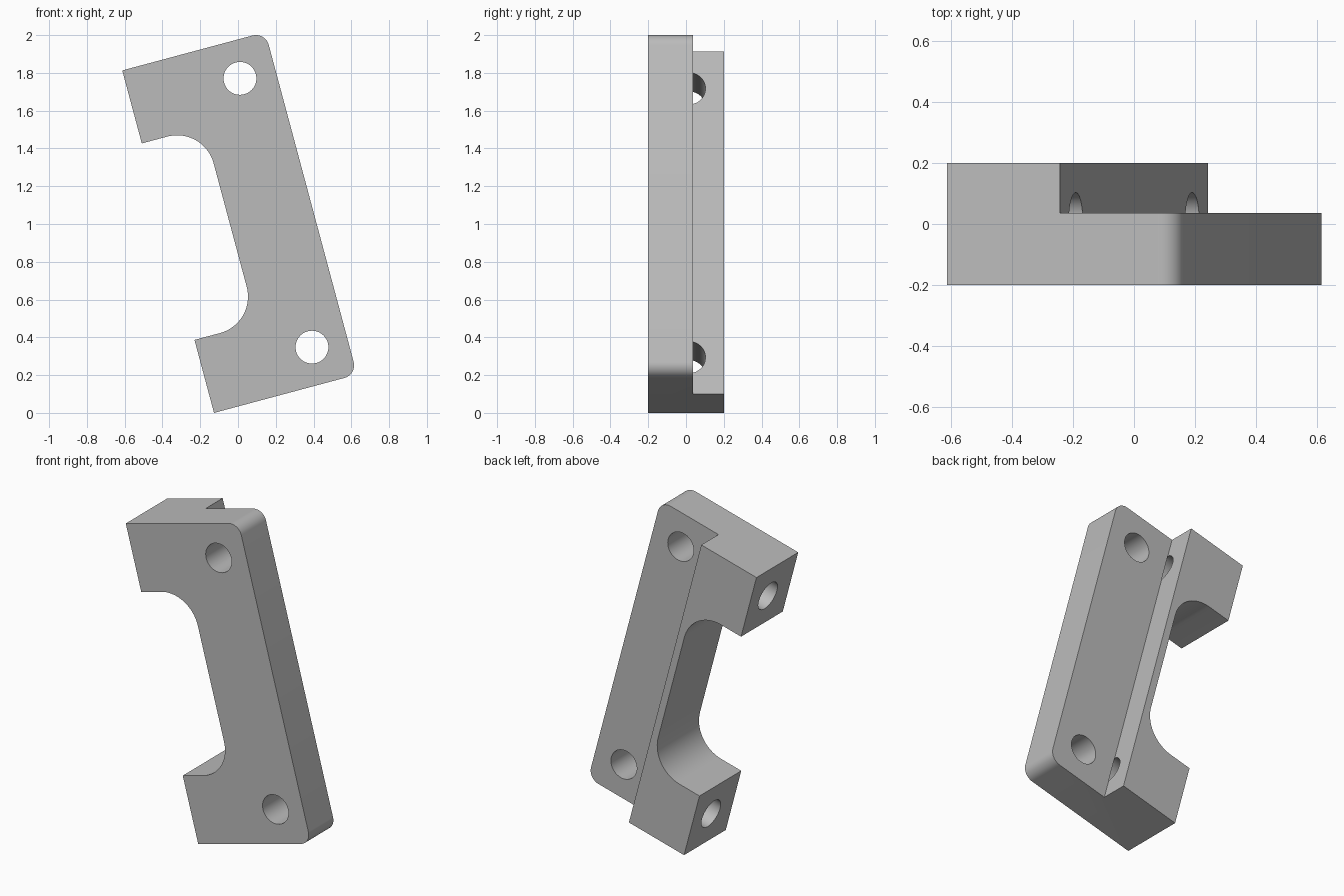
import bpy, bmesh
from math import radians, sin, cos, pi
from mathutils import Matrix

if "Cube" in bpy.data.objects:
    bpy.data.objects.remove(bpy.data.objects["Cube"])

LENGTH, WIDTH, DEPTH = 1.877, 0.784, 0.4
ARM, RECESS = 0.4, 0.34              # arm height, depth of the side cutout
CORNER, FILLET = 0.07, 0.2           # outer and inner radii
STEP_X, STEP_Y = 0.383, 0.036        # edge and floor of the rear step
HOLE_R, HOLE_Z = 0.087, 0.202
TILT = Matrix.Translation((-0.127, 0, 0)) @ Matrix.Rotation(radians(-15), 4, "Y")

grey = bpy.data.materials.new("plain grey")
grey.use_nodes = True
colour = (0.5, 0.5, 0.5, 1)
grey.diffuse_color = colour
grey.node_tree.nodes["Principled BSDF"].inputs["Base Color"].default_value = colour


def arc(cx, cz, r, start, end, steps=12):
    angles = [radians(start + (end - start) * i / steps) for i in range(steps + 1)]
    return [(cx + r * cos(a), cz + r * sin(a)) for a in angles]


def make_object(name, bm):
    bmesh.ops.recalc_face_normals(bm, faces=bm.faces[:])
    mesh = bpy.data.meshes.new(name)
    bm.to_mesh(mesh)
    bm.free()
    mesh.materials.append(grey)
    obj = bpy.data.objects.new(name, mesh)
    obj.matrix_world = TILT
    bpy.context.collection.objects.link(obj)
    return obj


def prism(name, outline, y0, y1):
    bm = bmesh.new()
    face = bm.faces.new([bm.verts.new((x, y0, z)) for x, z in outline])
    ext = bmesh.ops.extrude_face_region(bm, geom=[face])
    verts = [g for g in ext["geom"] if isinstance(g, bmesh.types.BMVert)]
    bmesh.ops.translate(bm, verts=verts, vec=(0, y1 - y0, 0))
    return make_object(name, bm)


def cylinder(name, centre, length, axis):
    bm = bmesh.new()
    turn = Matrix.Rotation(pi / 2, 4, axis)
    bmesh.ops.create_cone(bm, cap_ends=True, segments=48, radius1=HOLE_R, radius2=HOLE_R,
                          depth=length, matrix=Matrix.Translation(centre) @ turn)
    return make_object(name, bm)


# C-shaped bracket outline with rounded outer corners and filleted recess
outline = [(0, 0)]
outline += arc(WIDTH - CORNER, CORNER, CORNER, -90, 0)
outline += arc(WIDTH - CORNER, LENGTH - CORNER, CORNER, 0, 90)
outline += [(0, LENGTH), (0, LENGTH - ARM)]
outline += arc(RECESS - FILLET, LENGTH - ARM - FILLET, FILLET, 90, 0, 20)
outline += arc(RECESS - FILLET, ARM + FILLET, FILLET, 0, -90, 20)
outline += [(0, ARM)]
bracket = prism("bracket_body", outline, -DEPTH / 2, DEPTH / 2)

# Bolt holes through the plate and blind holes along the arms
cutters = []
for z in (HOLE_Z, LENGTH - HOLE_Z):
    cutters.append(cylinder("plate_hole_cutter", (0.591, 0, z), 1, "X"))
    reach = STEP_X + 0.0005
    cutters.append(cylinder("arm_hole_cutter", ((reach - 0.2) / 2, 0.016, z), reach + 0.2, "Y"))

# Step along the rear outer edge
step = [(STEP_X, -0.3), (1.2, -0.3), (1.2, LENGTH + 0.3), (STEP_X, LENGTH + 0.3)]
cutters.append(prism("step_cutter", step, STEP_Y, 0.5))

bpy.context.view_layer.objects.active = bracket
for cutter in cutters:
    mod = bracket.modifiers.new("cut", "BOOLEAN")
    mod.operation, mod.solver, mod.object = "DIFFERENCE", "EXACT", cutter
    bpy.ops.object.modifier_apply(modifier=mod.name)
    bpy.data.objects.remove(cutter)

bpy.ops.object.select_all(action="DESELECT")
bracket.select_set(True)
bpy.ops.object.shade_smooth_by_angle(angle=radians(30))
